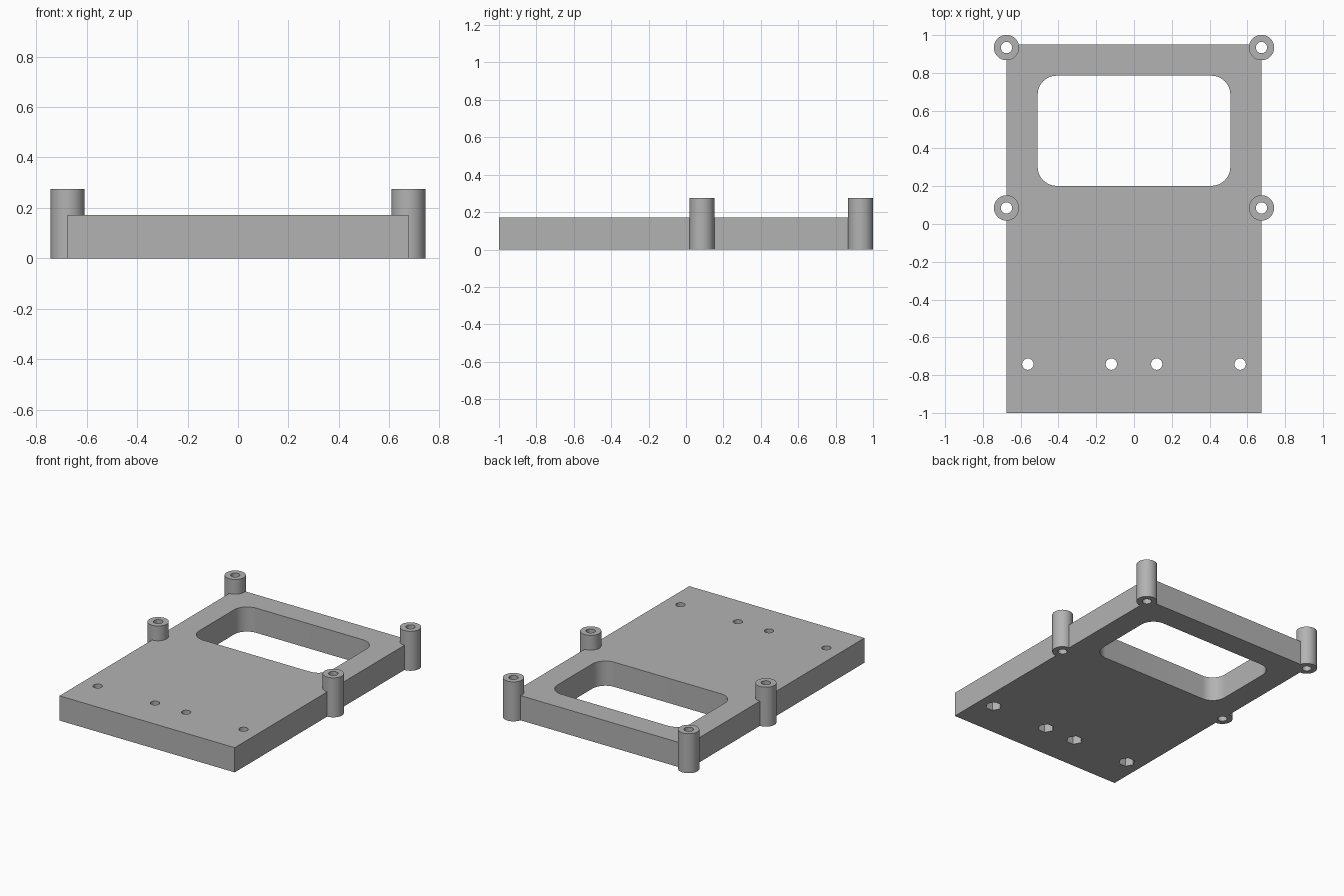
import bpy, bmesh, math
from mathutils import Matrix

if "Cube" in bpy.data.objects:
    bpy.data.objects.remove(bpy.data.objects["Cube"], do_unlink=True)

grey = bpy.data.materials.new("plain grey")
grey.use_nodes = True
colour = (0.45, 0.45, 0.45, 1)
grey.diffuse_color = colour
grey.node_tree.nodes["Principled BSDF"].inputs["Base Color"].default_value = colour

PLATE_TOP, BOSS_TOP = 0.172, 0.275
HALF_W = 0.675


def finish(name, bm):
    mesh = bpy.data.meshes.new(name)
    bmesh.ops.recalc_face_normals(bm, faces=bm.faces)
    bm.to_mesh(mesh)
    bm.free()
    mesh.materials.append(grey)
    ob = bpy.data.objects.new(name, mesh)
    bpy.context.scene.collection.objects.link(ob)
    return ob


def add_prism(bm, x, y, radius, z0, z1, sides=48):
    bmesh.ops.create_cone(bm, cap_ends=True, segments=sides, radius1=radius,
                          radius2=radius, depth=z1 - z0,
                          matrix=Matrix.Translation((x, y, (z0 + z1) / 2))
                          @ Matrix.Rotation(math.pi / 2, 4, 'Z'))


def add_box(bm, x0, x1, y0, y1, z0, z1):
    size = Matrix.Diagonal((x1 - x0, y1 - y0, z1 - z0, 1))
    centre = Matrix.Translation(((x0 + x1) / 2, (y0 + y1) / 2, (z0 + z1) / 2))
    return bmesh.ops.create_cube(bm, size=1, matrix=centre @ size)["verts"]


def boolean(ob, other, operation):
    mod = ob.modifiers.new(operation.title(), 'BOOLEAN')
    mod.object, mod.operation, mod.solver = other, operation, 'EXACT'
    bpy.context.view_layer.objects.active = ob
    bpy.ops.object.modifier_apply(modifier=mod.name)
    bpy.data.objects.remove(other, do_unlink=True)


bosses = [(s * HALF_W, y) for s in (-1, 1) for y in (0.085, 0.934)]
screws = [(x, -0.742) for x in (-0.562, -0.12, 0.12, 0.562)]

# Base plate
bm = bmesh.new()
add_box(bm, -HALF_W, HALF_W, -1, 0.95, 0, PLATE_TOP)
plate = finish("mounting_plate", bm)

# Standoff bosses joined to the plate
bm = bmesh.new()
for x, y in bosses:
    add_prism(bm, x, y, 0.067, 0, BOSS_TOP)
boolean(plate, finish("bosses", bm), 'UNION')

# Window with rounded corners
bm = bmesh.new()
add_box(bm, -0.51, 0.51, 0.202, 0.785, -0.1, 0.4)
upright = [e for e in bm.edges if abs(e.verts[0].co.z - e.verts[1].co.z) > 0.1]
bmesh.ops.bevel(bm, geom=upright, offset=0.1, segments=12, profile=0.5,
                affect='EDGES')
boolean(plate, finish("window_cutter", bm), 'DIFFERENCE')

# Through holes in the bosses and the front of the plate
bm = bmesh.new()
for x, y in bosses + screws:
    add_prism(bm, x, y, 0.03, -0.1, 0.4, 32)
boolean(plate, finish("hole_cutter", bm), 'DIFFERENCE')

# Hexagonal nut pockets on the underside
bm = bmesh.new()
for x, y in screws:
    add_prism(bm, x, y, 0.053, -0.1, 0.07, 6)
boolean(plate, finish("nut_cutter", bm), 'DIFFERENCE')

# Smooth the round walls, keep the edges sharp
bpy.ops.object.select_all(action='DESELECT')
plate.select_set(True)
bpy.context.view_layer.objects.active = plate
bpy.ops.object.shade_smooth_by_angle(angle=math.radians(30))
